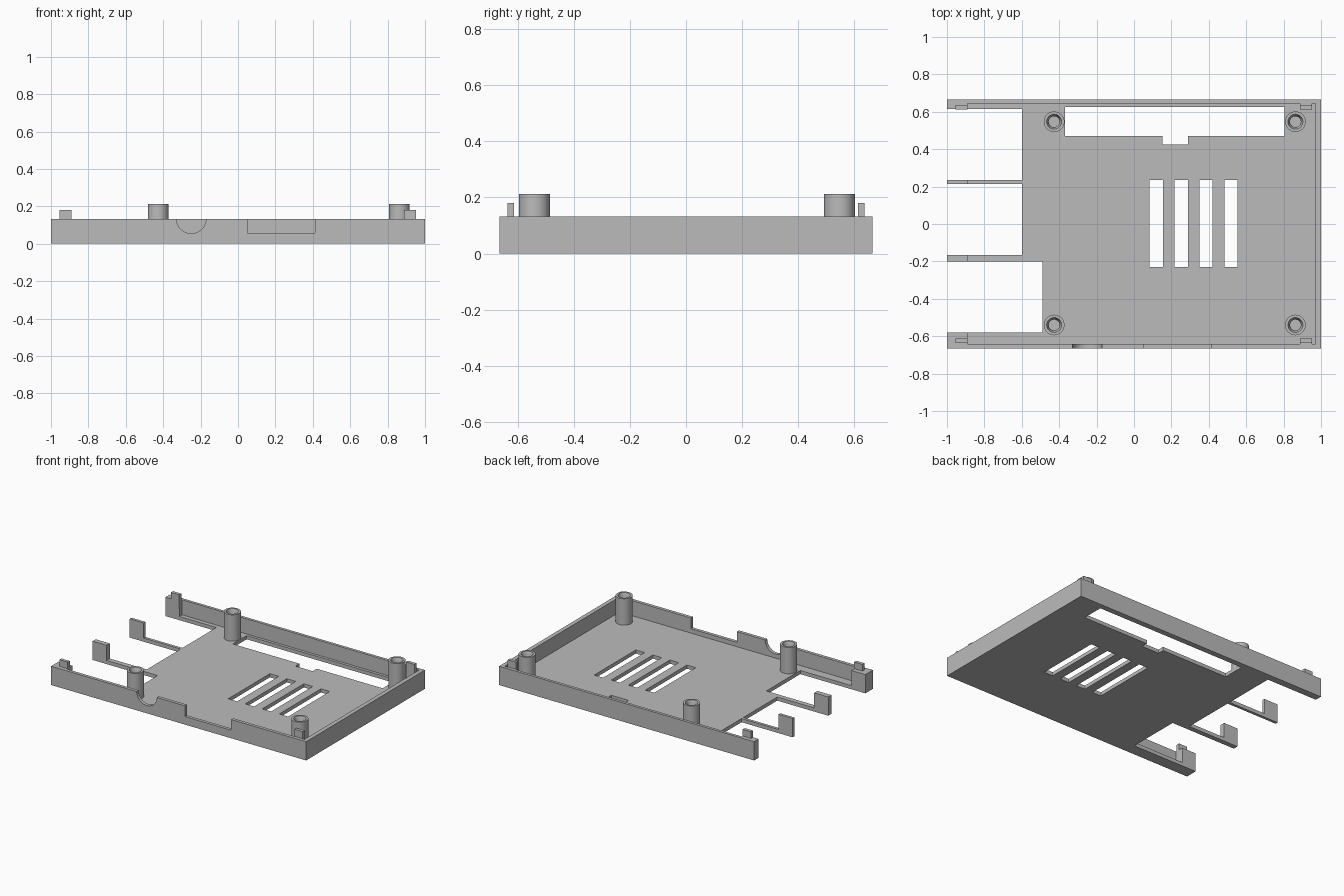
import bpy
import bmesh
import math
from mathutils import Matrix, Vector

cube = bpy.data.objects.get("Cube")
if cube:
    bpy.data.objects.remove(cube, do_unlink=True)

# One plain grey plastic
grey = bpy.data.materials.new("grey plastic")
grey.use_nodes = True
colour = (0.5, 0.5, 0.5, 1)
grey.diffuse_color = colour
grey.node_tree.nodes["Principled BSDF"].inputs["Base Color"].default_value = colour

WALL_TOP, FLOOR, POST_TOP = 0.133, 0.026, 0.213


def add_object(name, bm):
    bmesh.ops.recalc_face_normals(bm, faces=bm.faces)
    mesh = bpy.data.meshes.new(name)
    bm.to_mesh(mesh)
    bm.free()
    mesh.materials.append(grey)
    obj = bpy.data.objects.new(name, mesh)
    bpy.context.collection.objects.link(obj)
    return obj


def box(name, x0, x1, y0, y1, z0, z1):
    bm = bmesh.new()
    size = Matrix.Diagonal((x1 - x0, y1 - y0, z1 - z0, 1))
    centre = Vector(((x0 + x1) / 2, (y0 + y1) / 2, (z0 + z1) / 2))
    bmesh.ops.create_cube(bm, size=1, matrix=Matrix.Translation(centre) @ size)
    return add_object(name, bm)


def activate(obj):
    bpy.ops.object.select_all(action='DESELECT')
    obj.select_set(True)
    bpy.context.view_layer.objects.active = obj


def cut(target, cutter):
    cutter.hide_render = True
    mod = target.modifiers.new("cut", 'BOOLEAN')
    mod.operation, mod.solver, mod.object = 'DIFFERENCE', 'EXACT', cutter
    activate(target)
    bpy.ops.object.modifier_apply(modifier=mod.name)
    bpy.data.objects.remove(cutter, do_unlink=True)


# Tray: a slab hollowed out, leaving floor, walls and end blocks
tray = box("tray", -1, 1, -0.665, 0.665, 0, WALL_TOP)
cut(tray, box("cavity", -0.89, 0.97, -0.642, 0.645, FLOOR, 0.3))

# Three open bays at the end, leaving thin bars between them
for x1, y0, y1 in [(-0.6, 0.235, 0.615), (-0.6, -0.165, 0.215), (-0.49, -0.58, -0.2)]:
    cut(tray, box("bay", -1.1, x1, y0, y1, -0.1, 0.3))

# Wide floor opening with a small notch
cut(tray, box("opening", -0.37, 0.805, 0.47, 0.625, -0.1, 0.1))
cut(tray, box("opening_notch", 0.152, 0.288, 0.425, 0.5, -0.1, 0.1))

# Row of vents
for i in range(4):
    x = 0.084 + i * 0.1335
    cut(tray, box("vent", x, x + 0.07, -0.23, 0.236, -0.1, 0.1))

# Cable notches in the front wall
cut(tray, box("port", 0.05, 0.412, -0.7, -0.61, 0.057, 0.3))
bm = bmesh.new()
turn = Matrix.Translation((-0.25, -0.66, 0.134)) @ Matrix.Rotation(math.pi / 2, 4, 'X')
bmesh.ops.create_cone(bm, cap_ends=True, segments=48, radius1=0.079, radius2=0.079,
                      depth=0.1, matrix=turn)
cut(tray, add_object("round_port", bm))
activate(tray)
bpy.ops.object.shade_smooth_by_angle(angle=math.radians(30))


# Screw posts: turned profile with a countersunk bore
def post(name, x, y):
    profile = [(0.055, FLOOR / 2), (0.055, POST_TOP), (0.04, POST_TOP),
               (0.029, POST_TOP - 0.03), (0.029, FLOOR)]
    bm = bmesh.new()
    verts = [bm.verts.new((r, 0, z)) for r, z in profile]
    edges = [bm.edges.new(pair) for pair in zip(verts, verts[1:])]
    bmesh.ops.spin(bm, geom=verts + edges, cent=(0, 0, 0), axis=(0, 0, 1),
                   angle=math.tau, steps=40)
    bmesh.ops.remove_doubles(bm, verts=bm.verts, dist=0.0001)
    obj = add_object(name, bm)
    obj.location = (x, y, 0)
    activate(obj)
    bpy.ops.object.shade_smooth_by_angle(angle=math.radians(30))


for side, y in (("front", -0.54), ("back", 0.547)):
    for end, x in (("right", -0.427), ("left", 0.863)):
        post(f"{side}_{end}_post", x, y)

# Snap tabs standing above the corners
for side, y0, y1 in (("front", -0.636, -0.613), ("back", 0.613, 0.636)):
    box(f"{side}_right_tab", -0.955, -0.89, y0, y1, 0.08, 0.18)
    sign = 1 if y0 > 0 else -1
    box(f"{side}_left_tab", 0.887, 0.953, y0, y1, 0.05, 0.18)
    # Web joining the inner tab to the wall
    lo, hi = sorted((sign * 0.63, sign * 0.655))
    box(f"{side}_left_tab_web", 0.887, 0.953, lo, hi, 0.05, 0.13)
